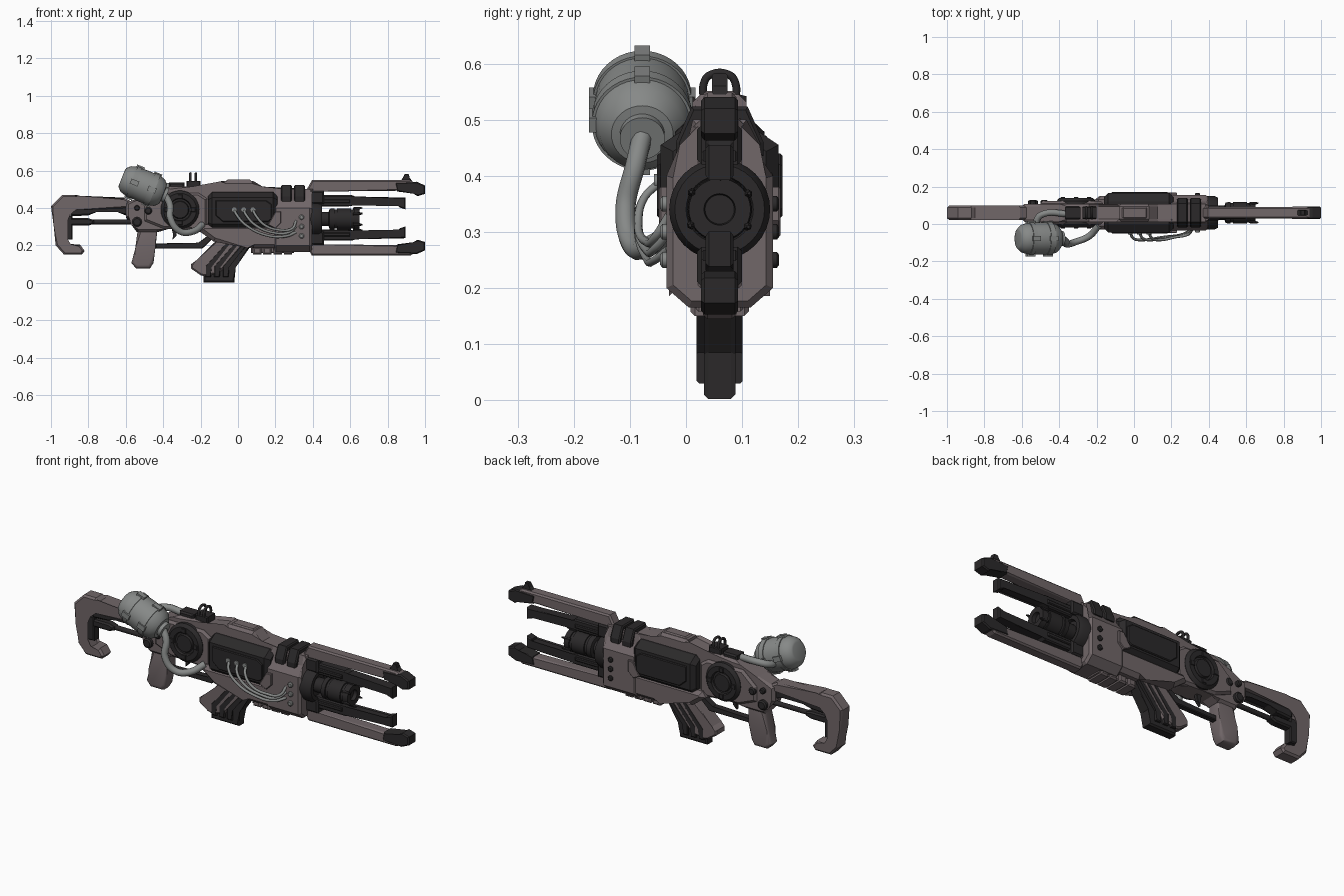
import bpy, bmesh, math
from mathutils import Vector, Matrix

if "Cube" in bpy.data.objects:
    bpy.data.objects.remove(bpy.data.objects["Cube"])

CY = 0.06  # centre plane of the gun body


def mat(name, c):
    m = bpy.data.materials.new(name)
    m.diffuse_color = (*c, 1)
    m.use_nodes = True
    m.node_tree.nodes["Principled BSDF"].inputs["Base Color"].default_value = m.diffuse_color
    return m


SHELL = mat("shell", (0.165, 0.135, 0.14))
DARK = mat("dark", (0.024, 0.022, 0.023))
GREY = mat("grey", (0.24, 0.25, 0.245))


def finish(name, bm, m, smooth=False):
    bmesh.ops.recalc_face_normals(bm, faces=bm.faces)
    me = bpy.data.meshes.new(name)
    bm.to_mesh(me)
    bm.free()
    ob = bpy.data.objects.new(name, me)
    bpy.context.collection.objects.link(ob)
    me.materials.append(m)
    if smooth:
        bpy.ops.object.select_all(action='DESELECT')
        ob.select_set(True)
        bpy.context.view_layer.objects.active = ob
        bpy.ops.object.shade_smooth_by_angle(angle=math.radians(35))
    return ob


def prism(name, a, b, m, bevel, seg=1):
    """Join two matching outlines and chamfer the rims of both ends."""
    bm = bmesh.new()
    va, vb = [bm.verts.new(p) for p in a], [bm.verts.new(p) for p in b]
    caps = [bm.faces.new(va), bm.faces.new(vb)]
    for i in range(len(a)):
        j = (i + 1) % len(a)
        bm.faces.new((va[i], va[j], vb[j], vb[i]))
    if bevel:
        edges = {e for f in caps for e in f.edges}
        bmesh.ops.bevel(bm, geom=list(edges), offset=bevel, segments=seg, profile=0.5, affect='EDGES')
    return finish(name, bm, m, seg > 1)


def plate(name, pts, hw, m, bevel=0.008, cy=CY, seg=1):
    """Side outline (x, z) extruded across the gun."""
    return prism(name, [(x, cy - hw, z) for x, z in pts], [(x, cy + hw, z) for x, z in pts], m, bevel, seg)


def box(name, x0, x1, z0, z1, hw, m, bevel=0.005, cy=CY):
    return plate(name, [(x0, z0), (x1, z0), (x1, z1), (x0, z1)], hw, m, bevel, cy)


def section(name, half, x0, x1, m, bevel=0.01):
    """Half section (dy, z) mirrored over the centre plane, extruded along x."""
    pts = half + [(-y, z) for y, z in reversed(half)]
    return prism(name, [(x0, CY + y, z) for y, z in pts], [(x1, CY + y, z) for y, z in pts], m, bevel)


def lathe(name, prof, origin, axis, m, n=32):
    """Spin a (distance, radius) profile about an axis."""
    q = Vector((0, 0, 1)).rotation_difference(Vector(axis)).to_matrix()
    bm = bmesh.new()
    rings = []
    for t, r in prof:
        rings.append([bm.verts.new(Vector(origin) + q @ Vector((r * math.cos(2 * math.pi * i / n),
                     r * math.sin(2 * math.pi * i / n), t))) for i in range(n)])
    for a, b in zip(rings, rings[1:]):
        for i in range(n):
            j = (i + 1) % n
            bm.faces.new((a[i], a[j], b[j], b[i]))
    bm.faces.new(rings[0])
    bm.faces.new(rings[-1])
    return finish(name, bm, m, True)


def tube(name, pts, r, m, res=3):
    cu = bpy.data.curves.new(name, 'CURVE')
    cu.dimensions = '3D'
    cu.bevel_depth, cu.bevel_resolution, cu.use_fill_caps = r, res, True
    s = cu.splines.new('BEZIER')
    s.bezier_points.add(len(pts) - 1)
    for p, co in zip(s.bezier_points, pts):
        p.co = co
        p.handle_left_type = p.handle_right_type = 'AUTO'
    ob = bpy.data.objects.new(name, cu)
    bpy.context.collection.objects.link(ob)
    cu.materials.append(m)
    bpy.ops.object.select_all(action='DESELECT')
    ob.select_set(True)
    bpy.context.view_layer.objects.active = ob
    bpy.ops.object.convert(target='MESH')


# Shoulder stock with hook
plate("stock", [(-1, .41), (-.94, .47), (-.87, .47), (-.85, .455), (-.61, .455), (-.56, .43), (-.56, .40),
                (-.87, .40), (-.905, .37), (-.92, .335), (-.92, .23), (-.90, .195), (-.845, .205), (-.82, .17),
                (-.835, .15), (-.93, .15), (-.975, .20), (-.985, .30)], .038, SHELL, .01)
plate("stock_brace", [(-.90, .405), (-.57, .42), (-.54, .36), (-.60, .36), (-.64, .385), (-.76, .385),
                      (-.80, .36), (-.895, .355)], .026, DARK)
box("stock_plate", -.925, -.885, .23, .36, .025, DARK)
lathe("stock_rod", [(0, .013), (.3, .013)], (-.79, CY, .325), (1, 0, 0), DARK, 16)
plate("stock_rod_mount", [(-.92, .345), (-.80, .345), (-.77, .335), (-.77, .315), (-.80, .305), (-.92, .305)], .024, DARK)

# Receiver
plate("receiver", [(-.60, .43), (-.50, .46), (-.40, .50), (-.36, .515), (-.24, .515), (-.19, .51), (-.08, .53),
                   (-.08, .545), (.08, .545), (.125, .50), (.40, .50), (.40, .20), (-.12, .215), (-.2, .27),
                   (-.25, .30), (-.38, .30), (-.43, .27), (-.54, .27), (-.56, .32), (-.60, .35)], .048, SHELL, .014)
plate("receiver_cheek", [(-.42, .48), (-.21, .48), (-.165, .45), (-.165, .30), (-.21, .28), (-.40, .29),
                         (-.50, .33), (-.50, .41)], .062, SHELL, .012)
plate("lower_body", [(-.21, .28), (-.13, .22), (.06, .205), (.08, .185), (.38, .185), (.38, .31), (-.19, .31)],
      .09, SHELL, .02)
section("front_block", [(.055, .165), (.095, .20), (.095, .40), (.06, .45), (.048, .50)], .19, .395, SHELL, .012)
section("side_cover", [(.07, .282), (.105, .315), (.105, .455), (.06, .485)], -.16, .21, DARK, .022)
for s in (-1, 1):
    plate("cover_panel", [(-.12, .44), (.15, .44), (.18, .42), (.18, .34), (.16, .325), (-.08, .325), (-.12, .36)],
          .006, DARK, .004, CY + s * .106)
    plate("cover_latch", [(.16, .31), (.20, .29), (.23, .32), (.23, .38), (.20, .38)], .008, SHELL, .003, CY + s * .10)
    for x, z, r in ((-.54, .325, .026), (-.48, .385, .02), (-.54, .40, .015)):
        lathe("receiver_bolt", [(0, r), (.02, r), (.026, r * .7)], (x, CY + s * .042, z), (0, s, 0), DARK, 16)
    for z in (.25, .30, .35):
        lathe("block_bolt", [(0, .014), (.012, .014), (.016, .009)], (.34, CY + s * .09, z), (0, s, 0),
              DARK if s > 0 else GREY, 12)
plate("top_handle", [(-.07, .54), (-.055, .551), (.065, .551), (.10, .515), (-.07, .515)], .03, SHELL, .006)
for x in (.23, .30):
    section("top_clamp", [(.078, .435), (.078, .46), (.05, .523)], x, x + .058, DARK, .006)
for i in range(4):
    box("under_rib", .08 + i * .055, .125 + i * .055, .15, .19, .052, SHELL, .008)
box("under_rail", .07, .30, .158, .19, .042, SHELL)

# Side drum discs
half = [(.048, .103), (.064, .103), (.08, .088), (.08, .062), (.068, .058), (.068, .048), (.078, .044), (.078, .012)]
for s in (-1, 1):
    lathe("drum_disc", half, (-.31, CY, .39), (0, s, 0), DARK)
    for k in range(4):
        a = k * math.pi / 2
        x, z = -.31 + .07 * math.cos(a), .39 + .07 * math.sin(a)
        box("disc_key", x - .012, x + .012, z - .012, z + .012, .006, DARK, .002, CY + s * .078)

# Sights
box("sight_base", -.275, -.20, .50, .545, .034, DARK)
box("rear_block", -.37, -.285, .50, .535, .035, DARK, .008)
for x in (-.255, -.225):
    tube("rear_sight_loop", [(x, CY - .028, .53), (x, CY - .028, .565), (x, CY - .018, .579), (x, CY + .018, .579),
                             (x, CY + .028, .565), (x, CY + .028, .53)], .007, DARK, 2)
plate("front_sight", [(.87, .545), (.885, .56), (.892, .582), (.912, .582), (.915, .56), (.93, .545)], .014, DARK, .003)

# Pistol grip, trigger guard and magazine
plate("grip", [(-.535, .29), (-.43, .29), (-.44, .20), (-.452, .105), (-.47, .077), (-.545, .077), (-.57, .105),
               (-.55, .18)], .036, SHELL, .018, seg=3)
plate("trigger_guard", [(-.44, .21), (-.21, .21), (-.15, .26), (-.12, .25), (-.19, .183), (-.44, .183)], .016, DARK, .004)
plate("trigger", [(-.36, .31), (-.32, .31), (-.33, .25), (-.35, .23), (-.345, .26)], .01, DARK, .002)
plate("magazine_well", [(-.25, .075), (-.25, .10), (-.22, .112), (-.10, .24), (.06, .24), (-.10, .05),
                        (-.18, .035), (-.20, .04)], .04, SHELL, .008)
plate("magazine", [(-.185, .002), (-.02, .002), (-.02, .085), (.085, .22), (-.02, .24), (-.185, .08)], .028, DARK, .008)
for k in range(3):
    d = k * .047
    plate("magazine_rib", [(-.175 + d, .03), (-.145 + d, .03), (-.145 + d, .085), (-.025 + d, .225), (-.055 + d, .225),
                           (-.175 + d, .09)], .041, DARK, .004)

# Long rails, mirrored about the barrel line
for name, f in (("upper", lambda z: z), ("lower", lambda z: .693 - z)):
    m = lambda pts: [(x, f(z)) for x, z in pts]
    plate(name + "_rail", m([(.36, .485), (.395, .548), (.92, .548), (.955, .53), (.955, .493), (.40, .487)]), .03, SHELL, .008)
    plate(name + "_rail_tip", m([(.84, .535), (.955, .54), (1, .52), (1, .475), (.96, .463), (.94, .482), (.85, .488)]),
          .033, DARK, .006)
    plate(name + "_inner_rail", m([(.36, .468), (.61, .468), (.625, .455), (.895, .455), (.895, .392), (.865, .402),
                                   (.865, .415), (.62, .42), (.59, .408), (.36, .408)]), .025, DARK, .006)
    box(name + "_rail_pad", .43, .60, *sorted((f(.445), f(.425))), .032, DARK, .004)
    box(name + "_root", .38, .46, *sorted((f(.49), f(.42))), .04, DARK, .008)

# Barrel core
lathe("barrel_collar", [(0, .09), (.055, .09), (.075, .08), (.075, .06), (.06, .055), (.06, .038), (.13, .038)],
      (.375, CY, .34), (1, 0, 0), DARK)
lathe("barrel", [(0, .04), (.005, .055), (.03, .058), (.03, .051), (.045, .051), (.045, .057), (.12, .057),
                 (.12, .051), (.135, .051), (.135, .057), (.165, .055), (.165, .028), (.145, .026)],
      (.485, CY, .34), (1, 0, 0), DARK)
for k in range(6):
    a = k * math.pi / 3 + .5
    c, s = math.cos(a), math.sin(a)
    lathe("barrel_prong", [(0, .008), (.03, .008), (.05, .003)], (.615, CY + .055 * c, .34 + .055 * s), (1, .1 * c, .1 * s), DARK, 6)

# Tilted gas canister
C = Vector((-.502, -.078, .515))
tilt = math.radians(22)
A = Vector((math.cos(tilt), 0, -math.sin(tilt)))
lathe("canister", [(-.128, .045), (-.125, .055), (-.105, .074), (-.075, .083), (-.07, .083), (-.07, .088), (-.045, .088),
                   (-.045, .084), (-.01, .086), (.03, .086), (.03, .09), (.06, .09), (.06, .085), (.09, .076),
                   (.11, .055), (.112, .04), (.13, .04), (.13, .028)], C, A, GREY, 40)
for k in range(4):
    for t in (-.055, .045):
        bm = bmesh.new()
        bmesh.ops.create_cube(bm, size=1, matrix=Matrix.Translation(C) @ Matrix.Rotation(tilt, 4, 'Y')
                              @ Matrix.Rotation(k * math.pi / 2, 4, 'X') @ Matrix.Translation((t, 0, .086))
                              @ Matrix.Diagonal((.045, .028, .018, 1)))
        finish("canister_clip", bm, GREY)

# Hoses
tube("feed_hose", [C + A * .12, (-.365, -.09, .42), (-.36, -.108, .34), (-.31, -.095, .275), (-.24, -.065, .275),
                   (-.19, -.01, .31)], .018, GREY)
tube("return_pipe", [(-.52, -.03, .49), (-.515, .03, .505), (-.48, .055, .515), (-.36, .055, .515)], .018, GREY)
for i in range(3):
    x = -.02 + i * .05
    tube("thin_hose", [(x, -.045, .39), (x + .015, -.075, .36), (x + .06, -.085, .31), (.16 + i * .03, -.07, .252 + i * .015),
                       (.26 + i * .015, -.055, .25 + i * .02), (.31, -.03, .27 + i * .03)], .0075, GREY, 2)
    lathe("hose_socket", [(0, .013), (.014, .013)], (x, -.043, .39), (0, -1, 0), GREY, 12)
